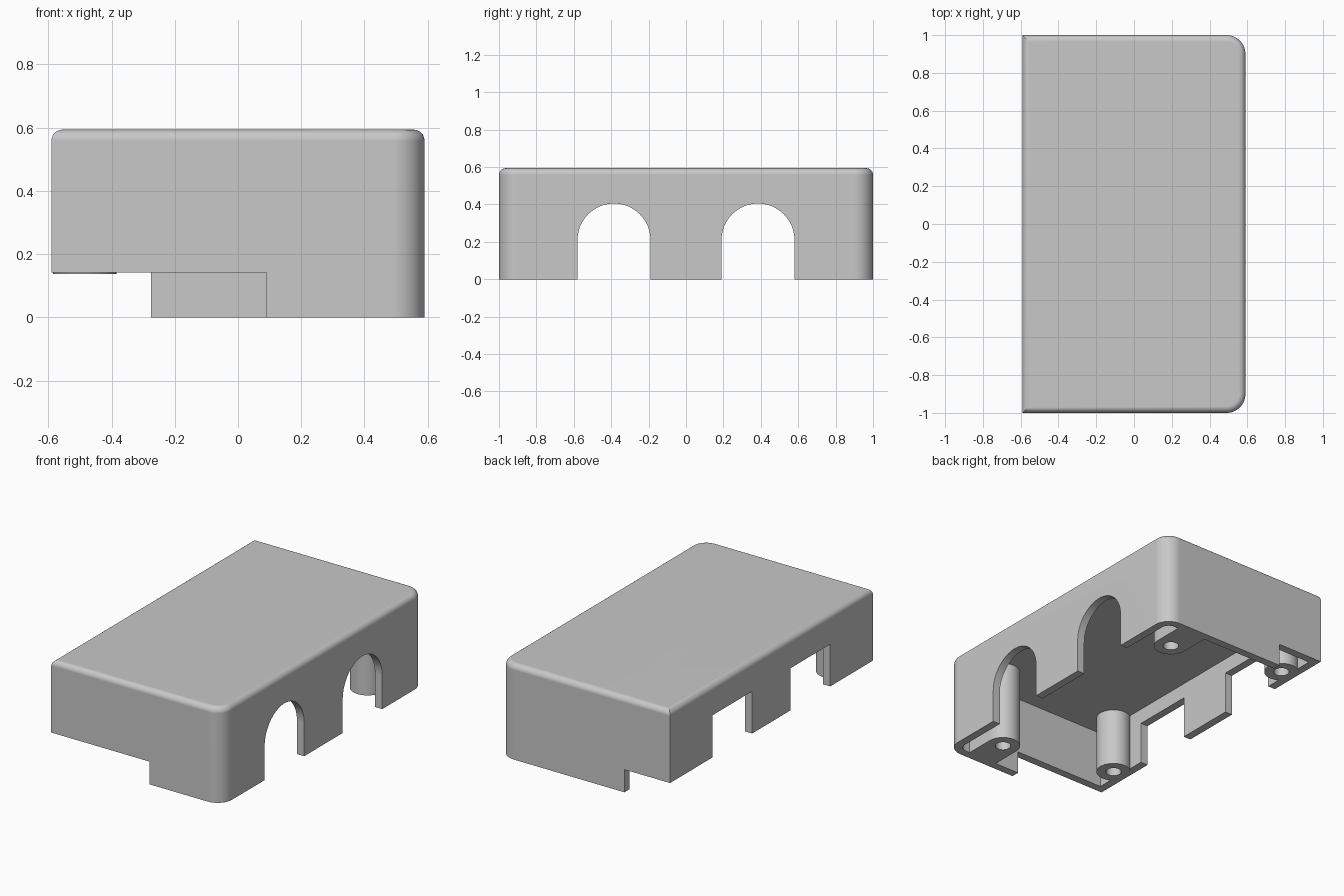
import bpy
import bmesh
from math import cos, sin, radians
from mathutils import Vector

cube = bpy.data.objects.get("Cube")
if cube:
    bpy.data.objects.remove(cube, do_unlink=True)

WALL = 0.05
HX, HY, TOP = 0.59, 1.0, 0.594
CEILING = 0.5       # underside of the thick top
STEP = 0.142        # height of the low rim cut
OPENING = 0.405     # top of the side openings

grey = bpy.data.materials.new("grey plastic")
colour = (0.58, 0.58, 0.58, 1)
grey.diffuse_color = colour
grey.use_nodes = True
grey.node_tree.nodes["Principled BSDF"].inputs["Base Color"].default_value = colour


def to_object(name, bm):
    bmesh.ops.recalc_face_normals(bm, faces=bm.faces)
    mesh = bpy.data.meshes.new(name)
    bm.to_mesh(mesh)
    bm.free()
    mesh.materials.append(grey)
    ob = bpy.data.objects.new(name, mesh)
    bpy.context.collection.objects.link(ob)
    return ob


def prism(name, outline, offset):
    """Closed outline of 3D points, extruded by the offset vector."""
    bm = bmesh.new()
    face = bm.faces.new([bm.verts.new(p) for p in outline])
    new = bmesh.ops.extrude_face_region(bm, geom=[face])["geom"]
    verts = [v for v in new if isinstance(v, bmesh.types.BMVert)]
    bmesh.ops.translate(bm, verts=verts, vec=Vector(offset))
    return to_object(name, bm)


def box(name, x0, x1, y0, y1, z0, z1):
    base = [(x0, y0, z0), (x1, y0, z0), (x1, y1, z0), (x0, y1, z0)]
    return prism(name, base, (0, 0, z1 - z0))


def arc(r, start, end, steps):
    angles = [radians(start + (end - start) * i / steps) for i in range(steps + 1)]
    return [(r * cos(a), r * sin(a)) for a in angles]


def rounded_box(name, x0, x1, y, z0, z1, corner, fillet):
    """Box with round upright corners on +x and, optionally, a filleted top."""
    bm = bmesh.new()
    bmesh.ops.create_cube(bm, size=1)
    for v in bm.verts:
        v.co = (x1 if v.co.x > 0 else x0, y if v.co.y > 0 else -y,
                z1 if v.co.z > 0 else z0)
    upright = [e for e in bm.edges if all(v.co.x > 0 for v in e.verts)
               and abs(e.verts[0].co.z - e.verts[1].co.z) > 0.1]
    bmesh.ops.bevel(bm, geom=upright, offset=corner, segments=12, profile=0.5,
                    affect='EDGES')
    if fillet:
        rim = [e for e in bm.edges if all(v.co.z > z1 - 0.001 for v in e.verts)]
        bmesh.ops.bevel(bm, geom=rim, offset=fillet, segments=6, profile=0.5,
                        affect='EDGES')
    return to_object(name, bm)


def combine(target, tool, operation):
    mod = target.modifiers.new(operation.title(), 'BOOLEAN')
    mod.operation = operation
    mod.solver = 'EXACT'
    mod.object = tool
    bpy.context.view_layer.objects.active = target
    bpy.ops.object.modifier_apply(modifier=mod.name)
    bpy.data.objects.remove(tool, do_unlink=True)


# Hollow cover, open underneath
cover = rounded_box("cover", -HX, HX, HY, 0, TOP, 0.1, 0.035)
inside = rounded_box("inside_cutter", -HX + WALL, HX - WALL, HY - WALL,
                     -0.2, CEILING, 0.05, 0)
combine(cover, inside, 'DIFFERENCE')

# Raised rim along the -x side and part of each end
for x1, y0, y1 in ((-HX + 0.1, -1.2, 1.2), (0.09, -1.2, -0.9), (-0.275, 0.9, 1.2)):
    combine(cover, box("rim_cutter", -0.8, x1, y0, y1, -0.1, STEP), 'DIFFERENCE')

# Arched openings on +x, square openings on -x
R = 0.195
for side in (-1, 1):
    mid = side * 0.385
    round_top = [(0.5, mid + a, OPENING - R + b) for a, b in arc(R, 0, 180, 32)]
    outline = [(0.5, mid + R, -0.1)] + round_top + [(0.5, mid - R, -0.1)]
    combine(cover, prism("arch_cutter", outline, (0.3, 0, 0)), 'DIFFERENCE')
    combine(cover, box("notch_cutter", -0.8, -0.5, mid - R, mid + R, -0.1, OPENING),
            'DIFFERENCE')

# Screw posts: webbed to the end walls on +x, plain cylinders on -x
POST, HOLE = 0.1, 0.045
for side in (-1, 1):
    y = side * 0.765
    for x, z, webbed in ((0.36, 0, True), (-0.485, STEP - 0.004, False)):
        if webbed:
            curve = [(x + a, y - side * b, z) for a, b in arc(POST, 0, 180, 24)]
            outline = curve + [(x - POST, side * 0.97, z), (x + POST, side * 0.97, z)]
        else:
            outline = [(x + a, y + b, z) for a, b in arc(POST, 0, 360, 48)[:-1]]
        combine(cover, prism("screw_post", outline, (0, 0, CEILING + 0.03 - z)), 'UNION')
        hole = [(x + a, y + b, z - 0.1) for a, b in arc(HOLE, 0, 360, 32)[:-1]]
        combine(cover, prism("hole_cutter", hole, (0, 0, 0.45)), 'DIFFERENCE')

# Smooth curves with flat-looking plane faces
bpy.ops.object.select_all(action='DESELECT')
cover.select_set(True)
bpy.context.view_layer.objects.active = cover
bpy.ops.object.shade_smooth_by_angle(angle=radians(30))
weighted = cover.modifiers.new("Weighted normals", 'WEIGHTED_NORMAL')
weighted.keep_sharp = True
